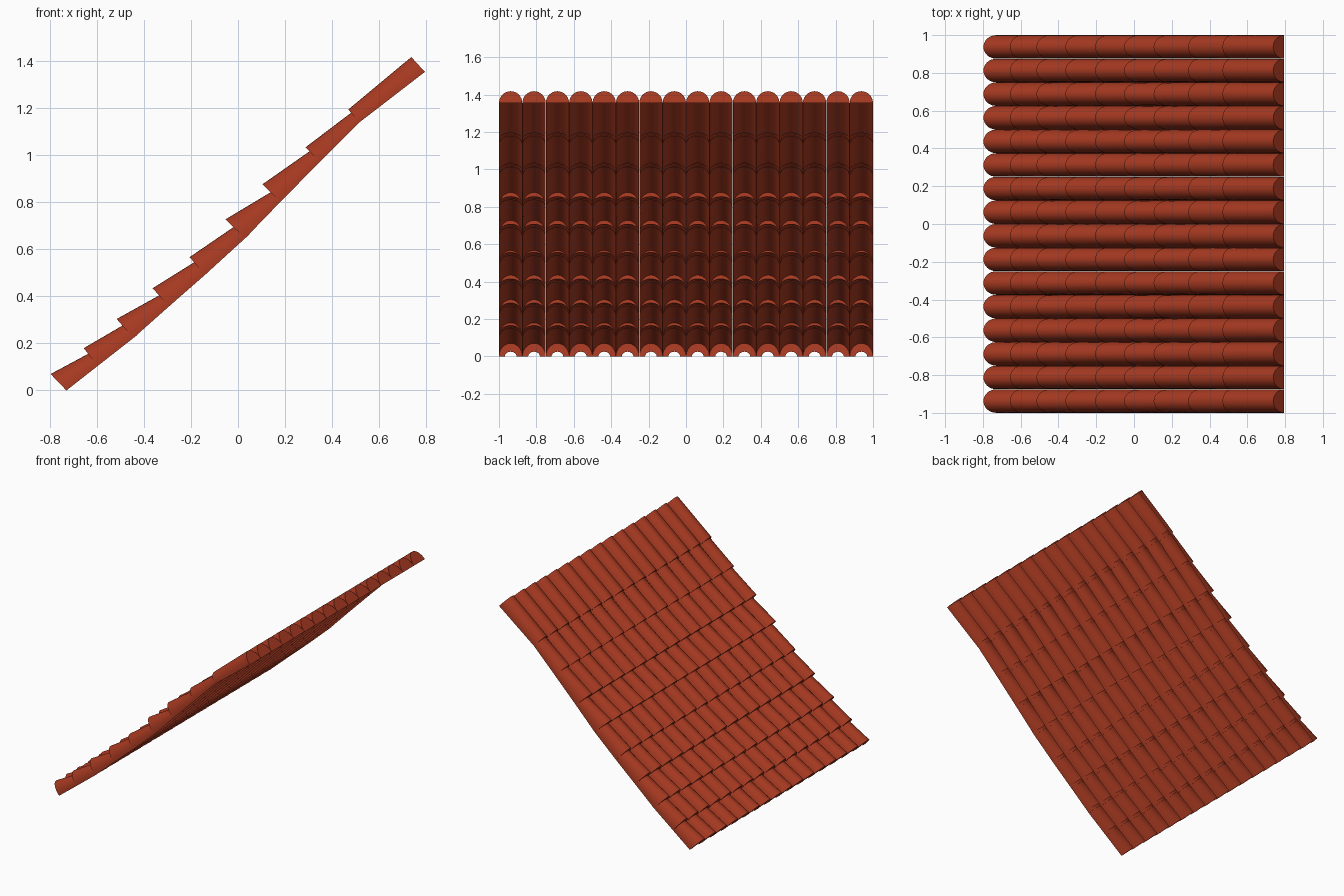
import bpy, bmesh, math
from mathutils import Vector

if "Cube" in bpy.data.objects:
    bpy.data.objects.remove(bpy.data.objects["Cube"])

COLS, STEPS = 16, 16
PITCH = 2.0 / COLS
R = PITCH / 2 - 0.0004

clay = bpy.data.materials.new("clay")
clay.diffuse_color = (0.38, 0.041, 0.015, 1)
clay.use_nodes = True
clay.node_tree.nodes["Principled BSDF"].inputs["Base Color"].default_value = clay.diffuse_color

# Each course in side view (x, z): raised lower lip, lower foot, top of the upper end
courses = [
    ((-0.797, 0.070), (-0.730, 0.000), (-0.648, 0.150)),
    ((-0.656, 0.180), (-0.597, 0.104), (-0.524, 0.257)),
    ((-0.516, 0.304), (-0.445, 0.223), (-0.363, 0.389)),
    ((-0.363, 0.435), (-0.294, 0.357), (-0.206, 0.533)),
    ((-0.206, 0.567), (-0.140, 0.492), (-0.045, 0.677)),
    ((-0.053, 0.728), (0.030, 0.647), (0.117, 0.830)),
    ((0.104, 0.877), (0.180, 0.802), (0.274, 0.996)),
    ((0.287, 1.034), (0.348, 0.972), (0.461, 1.166)),
    ((0.469, 1.195), (0.516, 1.140), (0.737, 1.418)),
]
courses = [[Vector(p) for p in c] for c in courses]
RIDGE_FOOT = Vector((0.795, 1.355))


def cross(a, b):
    return a.x * b.y - a.y * b.x


def meet(k):
    """Where the crown line of course k crosses the lip of course k + 1:
    fraction along the crown, fraction of the lip height."""
    lip, _, top = courses[k]
    nlip, nfoot, _ = courses[k + 1]
    d, e, w = top - lip, nlip - nfoot, nfoot - lip
    den = cross(d, e)
    return cross(w, e) / den, cross(w, d) / den


def arch(bm, foot, crown, width=1.0, height=1.0):
    """Half-ellipse of vertices standing on foot, rising to crown."""
    ring = []
    for i in range(STEPS + 1):
        a = math.pi * i / STEPS
        p = foot + (crown - foot) * (math.sin(a) * height)
        ring.append(bm.verts.new((p.x, -R * width * math.cos(a), p.y)))
    return ring


def bridge(bm, a, b):
    for i in range(STEPS):
        bm.faces.new((a[i], b[i], b[i + 1], a[i + 1]))


for k, (lip, foot, top) in enumerate(courses):
    last = k == len(courses) - 1
    rear = RIDGE_FOOT
    if not last:  # tuck the upper end under the next course
        rear = courses[k + 1][1]
        t = meet(k)[0] + 0.12
        top = lip + (top - lip) * t
        rear = rear + (rear - foot) * 0.12

    bm = bmesh.new()
    w, h = (0.5, 0.36) if k == 0 else (0.96, meet(k - 1)[1] - 0.06)
    hole = arch(bm, foot, lip, w, h)
    front = arch(bm, foot, lip)
    back = arch(bm, rear, top)
    bridge(bm, hole, front)      # lower end lip
    bridge(bm, front, back)      # barrel
    if last:
        bm.faces.new(back)       # closed ridge end
    mesh = bpy.data.meshes.new(f"tile_course_{k + 1}")
    bm.to_mesh(mesh)
    bm.free()
    mesh.materials.append(clay)

    obj = bpy.data.objects.new(f"tile_course_{k + 1}", mesh)
    bpy.context.collection.objects.link(obj)
    obj.location.y = -1 + PITCH / 2
    bpy.context.view_layer.objects.active = obj
    obj.select_set(True)
    bpy.ops.object.shade_smooth_by_angle(angle=math.radians(35))
    obj.select_set(False)

    # Repeat the tile across the roof
    arr = obj.modifiers.new("columns", 'ARRAY')
    arr.count = COLS
    arr.use_relative_offset = False
    arr.use_constant_offset = True
    arr.constant_offset_displace = (0, PITCH, 0)
